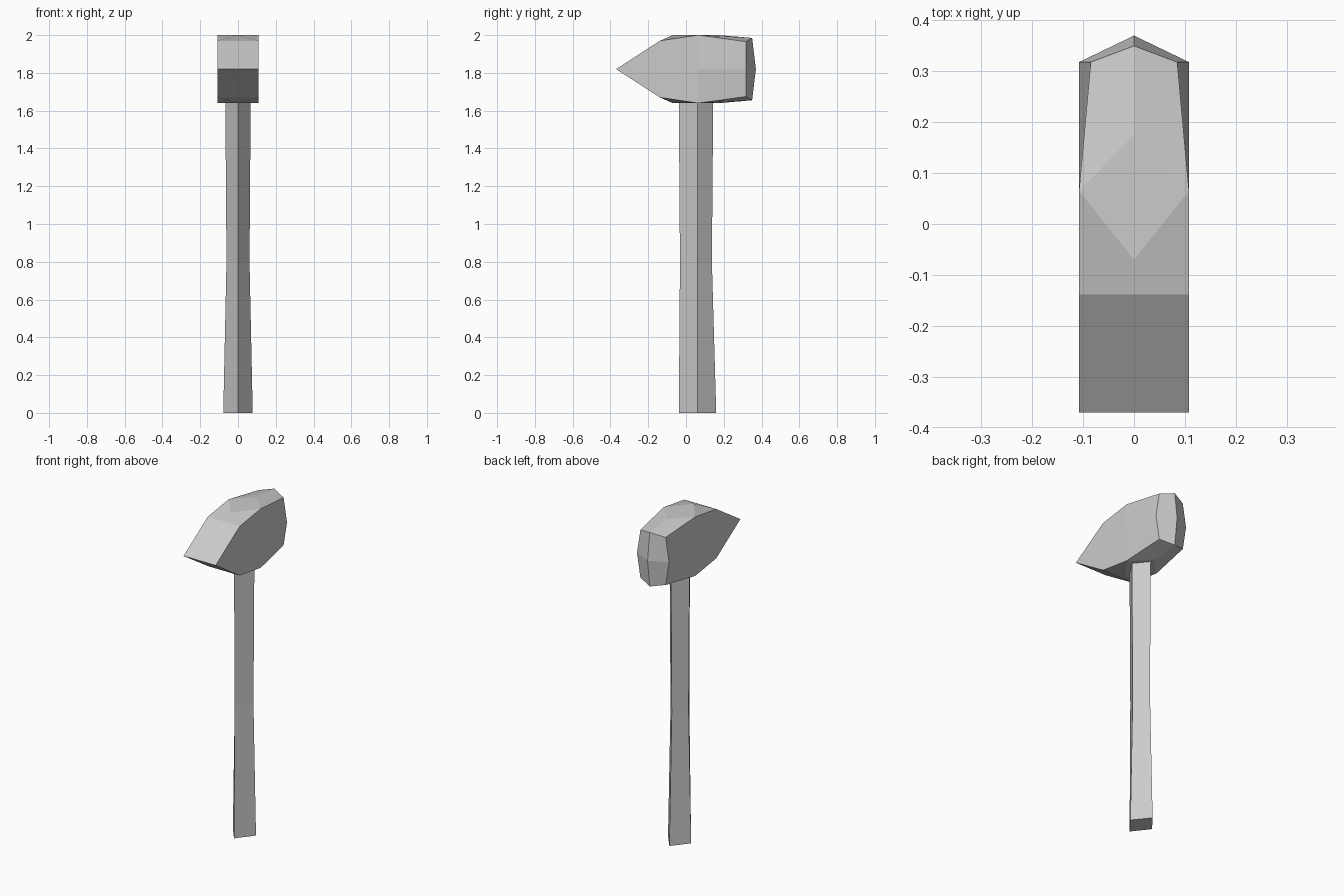
import bpy, bmesh

cube = bpy.data.objects.get("Cube")
if cube:
    bpy.data.objects.remove(cube, do_unlink=True)

grey = bpy.data.materials.new("plain_grey")
grey.use_nodes = True
colour = (0.6, 0.6, 0.6, 1)
grey.diffuse_color = colour
grey.node_tree.nodes["Principled BSDF"].inputs["Base Color"].default_value = colour


def finish(name, bm):
    bmesh.ops.remove_doubles(bm, verts=bm.verts, dist=0.0005)
    bmesh.ops.recalc_face_normals(bm, faces=bm.faces)
    mesh = bpy.data.meshes.new(name)
    bm.to_mesh(mesh)
    bm.free()
    mesh.materials.append(grey)
    obj = bpy.data.objects.new(name, mesh)
    bpy.context.collection.objects.link(obj)
    return obj


# Handle: tapered diamond section, narrowest at mid height
MID_Y = 0.062
bm = bmesh.new()
rings = []
for z, half_x, front, back in ((0, 0.078, 0.1, 0.098),
                               (0.8, 0.061, 0.094, 0.075),
                               (1.645, 0.067, 0.1, 0.082)):
    corners = ((0, -front), (half_x, 0), (0, back), (-half_x, 0))
    rings.append([bm.verts.new((x, MID_Y + y, z)) for x, y in corners])
for low, high in zip(rings, rings[1:]):
    for i in range(4):
        j = (i + 1) % 4
        bm.faces.new((low[i], low[j], high[j], high[i]))
bm.faces.new(rings[0])
bm.faces.new(rings[-1])
finish("handle", bm)

# Head: wedge peen in front, crowned striking face behind
CENTRE_Z, W = 1.82, 0.108
points = {  # right half, heights measured from the centre plane
    "wedge": (W, -0.37, 0),
    "shoulder": (W, -0.138, 0.15),
    "crown_side": (W, 0.065, 0.18),
    "crown_front": (0, -0.07, 0.18),
    "crown_back": (0, 0.175, 0.18),
    "waist": (W, 0.065, 0),
    "face_edge": (W, 0.318, 0),
    "face_corner": (0.085, 0.318, 0.145),
    "face_top": (0, 0.35, 0.165),
    "face_centre": (0, 0.37, 0),
}
side_faces = (
    "wedge waist crown_side shoulder",
    "waist face_edge face_corner crown_side",
    "face_edge face_centre face_top face_corner",
    "crown_side face_corner face_top crown_back",
)
bm = bmesh.new()


def add_face(coords, up):
    bm.faces.new([bm.verts.new((x, y, CENTRE_Z + up * z)) for x, y, z in coords])


def flip(p):
    return (-p[0], p[1], p[2])


for up in (1, -1):
    for names in side_faces:
        loop = [points[n] for n in names.split()]
        add_face(loop, up)
        add_face([flip(p) for p in loop], up)
    wedge, shoulder = points["wedge"], points["shoulder"]
    side, front, back = (points["crown_" + n] for n in ("side", "front", "back"))
    add_face((wedge, shoulder, flip(shoulder), flip(wedge)), up)
    add_face((shoulder, side, front, flip(side), flip(shoulder)), up)
    add_face((front, side, back, flip(side)), up)
finish("hammer_head", bm)
